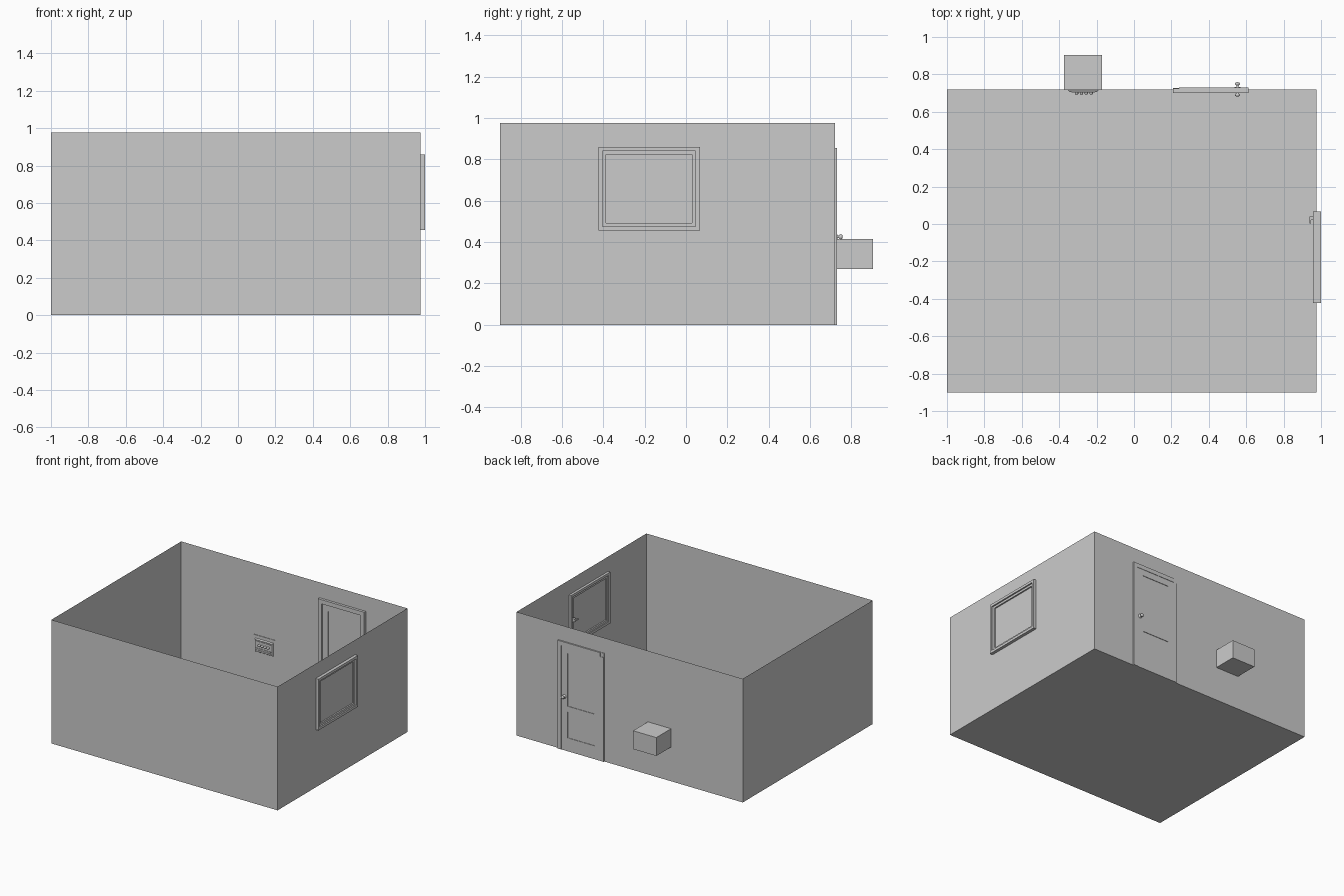
import bpy, bmesh, math
from mathutils import Vector

if "Cube" in bpy.data.objects:
    bpy.data.objects.remove(bpy.data.objects["Cube"])

X0, X1, Y0, Y1, H = -1.0, 0.976, -0.9, 0.72, 0.976


def make(name, bm):
    bmesh.ops.remove_doubles(bm, verts=bm.verts, dist=1e-5)
    me = bpy.data.meshes.new(name)
    bm.to_mesh(me)
    bm.free()
    ob = bpy.data.objects.new(name, me)
    bpy.context.collection.objects.link(ob)
    return ob


def add_box(bm, x0, x1, y0, y1, z0, z1):
    vs = bmesh.ops.create_cube(bm, size=1)["verts"]
    for v in vs:
        v.co = Vector(((x0 + x1) / 2 + v.co.x * (x1 - x0),
                       (y0 + y1) / 2 + v.co.y * (y1 - y0),
                       (z0 + z1) / 2 + v.co.z * (z1 - z0)))
    return vs


def boxes(name, *dims):
    bm = bmesh.new()
    for d in dims:
        add_box(bm, *d)
    return make(name, bm)


def wall(name, to3d, u0, u1, holes=()):
    """Single-sheet wall with rectangular openings (ua, ub, za, zb)."""
    us = sorted({u0, u1, *[h[i] for h in holes for i in (0, 1)]})
    zs = sorted({0, H, *[h[i] for h in holes for i in (2, 3)]})
    bm = bmesh.new()
    for a, b in zip(us, us[1:]):
        for c, d in zip(zs, zs[1:]):
            u, z = (a + b) / 2, (c + d) / 2
            if any(h[0] < u < h[1] and h[2] < z < h[3] for h in holes):
                continue
            bm.faces.new([bm.verts.new(to3d(*p)) for p in ((a, c), (b, c), (b, d), (a, d))])
    return make(name, bm)


def ring(name, y0, y1, z0, z1, w, xa, xb):
    """Rectangular frame lying in the right wall."""
    return boxes(name, (xa, xb, y0, y1, z0, z0 + w), (xa, xb, y0, y1, z1 - w, z1),
                 (xa, xb, y0, y0 + w, z0 + w, z1 - w), (xa, xb, y1 - w, y1, z0 + w, z1 - w))


def lathe(name, profile, origin, sgn=1, n=16):
    """Revolve (radius, distance) around the y axis."""
    bm = bmesh.new()
    rings = [[bm.verts.new((origin[0] + r * math.cos(2 * math.pi * i / n), origin[1] + sgn * d,
                            origin[2] + r * math.sin(2 * math.pi * i / n))) for i in range(n)]
             for r, d in profile]
    for a, b in zip(rings, rings[1:]):
        for i in range(n):
            bm.faces.new((a[i], a[(i + 1) % n], b[(i + 1) % n], b[i]))
    bm.faces.new(rings[-1])
    bmesh.ops.recalc_face_normals(bm, faces=bm.faces)
    for f in bm.faces:
        f.smooth = True
    return make(name, bm)


# room shell
bm = bmesh.new()
bm.faces.new([bm.verts.new(p) for p in ((X0, Y0, 0), (X1, Y0, 0), (X1, Y1, 0), (X0, Y1, 0))])
make("floor", bm)
wall("front_wall", lambda u, z: (u, Y0, z), X0, X1)
wall("left_wall", lambda u, z: (X0, -u, z), -Y1, -Y0)
wall("right_wall", lambda u, z: (X1, u, z), Y0, Y1, [(-0.41, 0.055, 0.467, 0.848)])
wall("back_wall", lambda u, z: (-u, Y1, z), -X1, -X0,
     [(-0.6, -0.22, 0, 0.845), (0.172, 0.373, 0.271, 0.414)])

# window: casing, sash, glass, latch
ring("window_casing", -0.423, 0.067, 0.455, 0.86, 0.02, 0.957, 1.0)
ring("window_sash", -0.403, 0.047, 0.475, 0.84, 0.017, 0.963, 0.989)
boxes("window_pane", (0.974, 0.978, -0.388, 0.032, 0.49, 0.825))
boxes("window_latch", (0.944, 0.963, 0.022, 0.042, 0.643, 0.669),
      (0.938, 0.947, 0.002, 0.04, 0.65, 0.662))

# door frame: jambs and head
DX0, DX1, DZ = 0.208, 0.612, 0.855
boxes("door_frame", (DX0, DX0 + 0.033, 0.70, 0.724, 0, DZ),
      (DX1 - 0.033, DX1, 0.70, 0.731, 0, DZ),
      (DX0 + 0.033, DX1 - 0.033, 0.70, 0.731, DZ - 0.033, DZ))

# door leaf: stiles, rails and two recessed panels
YA, YB, L0, L1, P0, P1 = 0.711, 0.728, 0.209, 0.579, 0.29, 0.525
rails = [(0, 0.105), (0.31, 0.355), (0.772, 0.822)]
boxes("door_leaf", (L0, P0, YA, YB, 0, 0.822), (P1, L1, YA, YB, 0, 0.822),
      *[(P0, P1, YA, YB, a, b) for a, b in rails])
boxes("door_panels", *[(P0, P1, YA + 0.004, YB - 0.004, a, b)
                       for a, b in ((0.105, 0.31), (0.355, 0.772))])

# door knobs on both sides
knob = [(0.016, 0), (0.016, 0.003), (0.006, 0.005), (0.006, 0.012), (0.011, 0.016),
        (0.0135, 0.021), (0.011, 0.027), (0.004, 0.03)]
lathe("door_knob_outer", knob, (0.553, YB, 0.425), 1)
lathe("door_knob_inner", knob, (0.553, YA, 0.425), -1)

# wall unit: outside housing
boxes("wall_unit_housing", (-0.374, -0.171, 0.716, 0.904, 0.27, 0.415))

# wall unit: tapered inside plate with slats and four buttons
bm = bmesh.new()
for v in add_box(bm, -0.353, -0.19, 0.706, 0.716, 0.285, 0.39):
    if v.co.y < 0.71:
        v.co.x = -0.2715 + (v.co.x + 0.2715) * 0.9
        v.co.z = 0.3375 + (v.co.z - 0.3375) * 0.88
make("wall_unit_plate", bm)
boxes("wall_unit_slats", *[(-0.335, -0.208, 0.702, 0.707, z, z + 0.006)
                           for z in (0.3, 0.314, 0.37)])
for i in range(4):
    lathe(f"wall_unit_button_{i + 1}", [(0.009, 0), (0.009, 0.01), (0.006, 0.014)],
          (-0.307 + i * 0.026, 0.706, 0.346), -1, 12)
